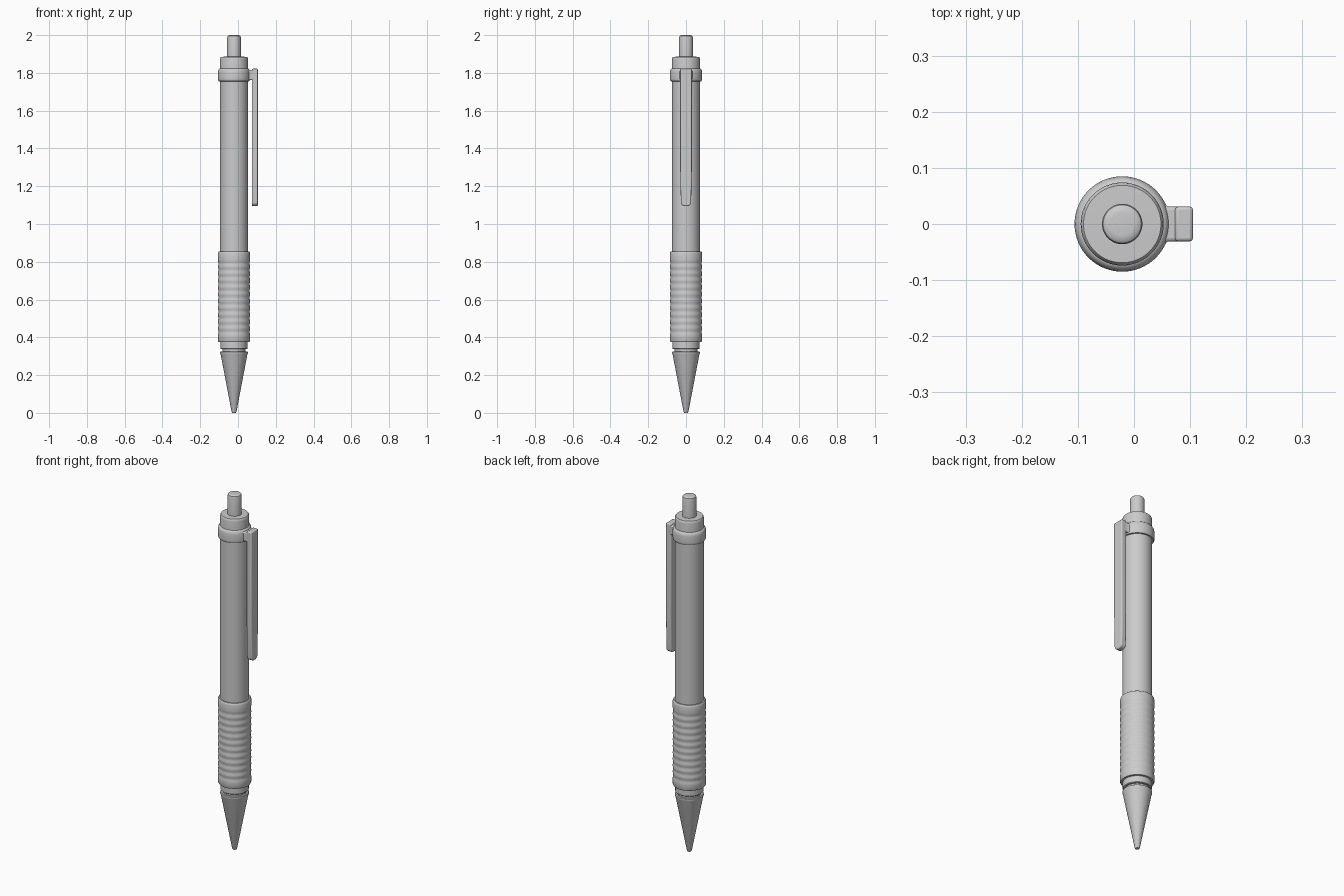
import bpy, bmesh, math

if "Cube" in bpy.data.objects:
    bpy.data.objects.remove(bpy.data.objects["Cube"])

AXIS_X = -0.021  # pen axis, offset so the clip balances the bounding box


def finish(name, bm, angle=35):
    bmesh.ops.recalc_face_normals(bm, faces=bm.faces)
    mesh = bpy.data.meshes.new(name)
    bm.to_mesh(mesh)
    bm.free()
    ob = bpy.data.objects.new(name, mesh)
    bpy.context.collection.objects.link(ob)
    bpy.ops.object.select_all(action='DESELECT')
    ob.select_set(True)
    bpy.context.view_layer.objects.active = ob
    bpy.ops.object.shade_smooth_by_angle(angle=math.radians(angle))
    return ob


def lathe(name, profile, segments=64):
    """Revolve (radius, z) points about the pen axis and cap both ends."""
    bm = bmesh.new()
    rings = []
    for r, z in profile:
        rings.append([bm.verts.new((AXIS_X + r * math.cos(2 * math.pi * i / segments),
                                    r * math.sin(2 * math.pi * i / segments), z))
                      for i in range(segments)])
    for a, b in zip(rings, rings[1:]):
        for i in range(segments):
            j = (i + 1) % segments
            bm.faces.new((a[i], a[j], b[j], b[i]))
    bm.faces.new(rings[0])
    bm.faces.new(rings[-1])
    return finish(name, bm)


def prism(name, outline, low, high, place, bevel):
    """Extrude a 2D outline between two depths, with rounded edges."""
    bm = bmesh.new()
    a = [bm.verts.new(place(u, v, low)) for u, v in outline]
    b = [bm.verts.new(place(u, v, high)) for u, v in outline]
    n = len(outline)
    for i in range(n):
        j = (i + 1) % n
        bm.faces.new((a[i], a[j], b[j], b[i]))
    bm.faces.new(a)
    bm.faces.new(b)
    ob = finish(name, bm)
    mod = ob.modifiers.new("round_edges", 'BEVEL')
    mod.width = bevel
    mod.segments = 3
    mod.limit_method = 'ANGLE'
    mod.angle_limit = math.radians(40)
    return ob


# Writing tip, neck and lower collar
lathe("tip_cone", [(0.010, 0), (0.013, 0.006), (0.071, 0.311), (0.074, 0.318),
                   (0.073, 0.323), (0.069, 0.326)])
lathe("neck", [(0.061, 0.315), (0.061, 0.35)])
lathe("lower_collar", [(0.069, 0.338), (0.072, 0.341), (0.072, 0.39)])

# Ribbed grip sleeve
grip = [(0.072, 0.375), (0.082, 0.376), (0.085, 0.382)]
RIBS, STEPS = 11, 8
for k in range(RIBS * STEPS + 1):
    t = k / STEPS
    grip.append((0.0838 + 0.0012 * math.cos(2 * math.pi * t), 0.41 + 0.40 * t / RIBS))
grip += [(0.085, 0.845), (0.083, 0.852), (0.080, 0.855), (0.072, 0.855)]
lathe("grip_sleeve", grip)

# Barrel, top cap and push button
lathe("barrel", [(0.074, 0.84), (0.074, 1.78)])
lathe("top_cap", [(0.074, 1.77), (0.074, 1.872), (0.0725, 1.880),
                  (0.069, 1.885), (0.036, 1.886)])
lathe("push_button", [(0.036, 1.87), (0.036, 1.988), (0.034, 1.995),
                      (0.029, 1.999), (0.020, 2.0)])

# Clip ring around the barrel
lathe("clip_ring", [(0.073, 1.755), (0.081, 1.756), (0.0845, 1.761), (0.085, 1.768),
                    (0.085, 1.803), (0.083, 1.814), (0.079, 1.821), (0.073, 1.825)])

# Arm from ring to clip, flared where it meets the ring
arm = [(0.03, 0.048), (0.047, 0.044), (0.053, 0.036), (0.061, 0.031), (0.09, 0.031)]
arm += [(x, -y) for x, y in reversed(arm)]
prism("clip_arm", arm, 1.762, 1.815, lambda x, y, z: (x, y, z), 0.006)

# Clip blade with rounded lower end
blade = [(0.031, 1.822), (-0.031, 1.822), (-0.031, 1.30)]
for k in range(13):
    a = math.pi + math.pi * k / 12
    blade.append((0.027 * math.cos(a), 1.115 + 0.021 * math.sin(a)))
blade.append((0.031, 1.30))
prism("clip_blade", blade, 0.073, 0.105, lambda y, z, x: (x, y, z), 0.006)
